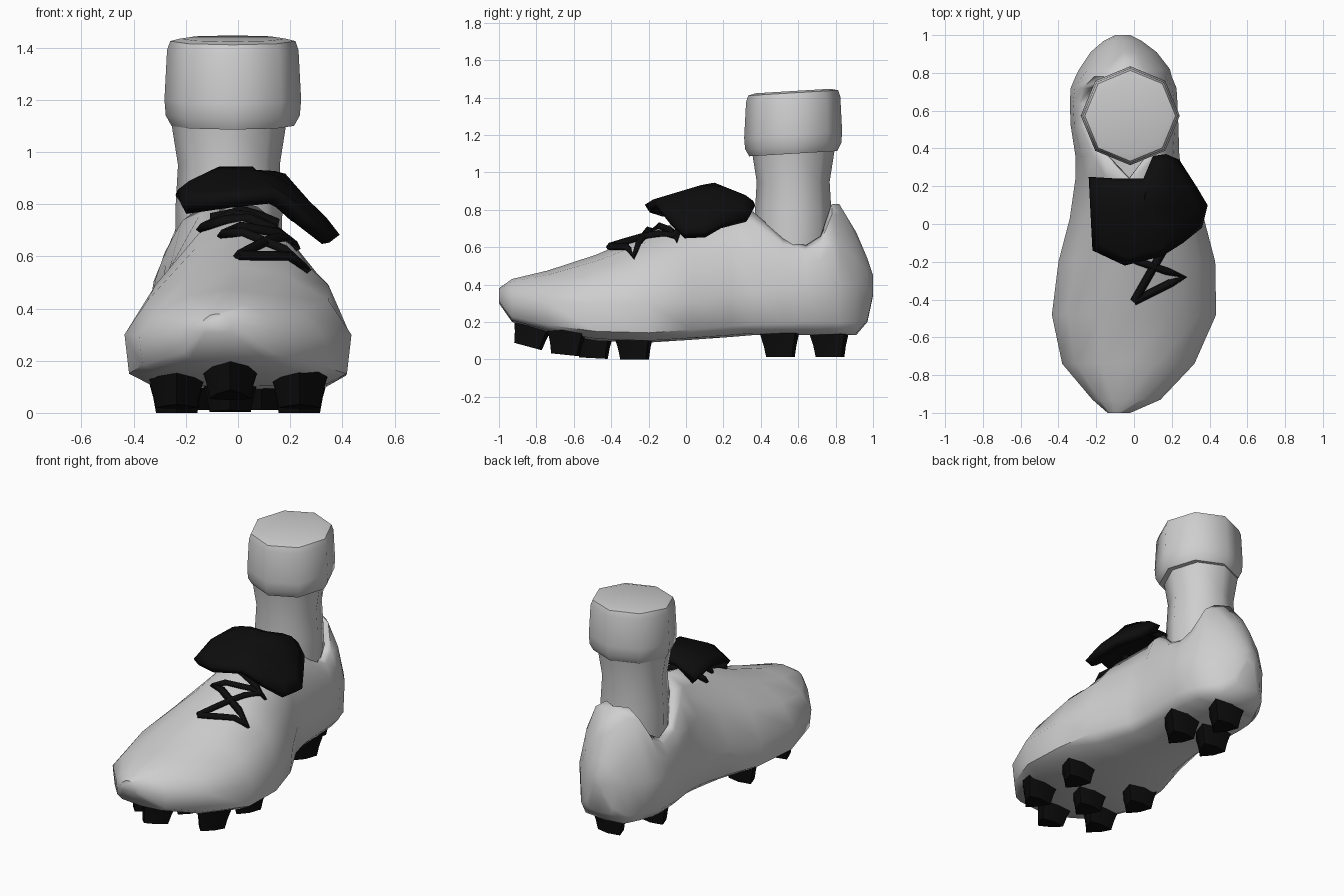
import bpy, bmesh
from math import sin, cos, pi, radians
from mathutils import Vector, Matrix
from mathutils.bvhtree import BVHTree

cube = bpy.data.objects.get("Cube")
if cube:
    bpy.data.objects.remove(cube)


def material(name, colour, roughness):
    mat = bpy.data.materials.new(name)
    mat.use_nodes = True
    mat.diffuse_color = colour
    mat.roughness = roughness
    shader = mat.node_tree.nodes["Principled BSDF"]
    shader.inputs["Base Color"].default_value = colour
    shader.inputs["Roughness"].default_value = roughness
    return mat


white = material("pale_grey", (0.62, 0.62, 0.62, 1), 0.6)
black = material("black", (0.004, 0.004, 0.004, 1), 0.6)


def make_object(name, bm, mat, sharp=50):
    bmesh.ops.recalc_face_normals(bm, faces=bm.faces)
    mesh = bpy.data.meshes.new(name)
    bm.to_mesh(mesh)
    mesh.materials.append(mat)
    for poly in mesh.polygons:
        poly.use_smooth = True
    mesh.set_sharp_from_angle(angle=radians(sharp))
    obj = bpy.data.objects.new(name, mesh)
    bpy.context.collection.objects.link(obj)
    return obj


def loft(rings, closed):
    """Skin a list of point rings and cap both ends."""
    bm = bmesh.new()
    rows = [[bm.verts.new(p) for p in ring] for ring in rings]
    count = len(rows[0])
    for a, b in zip(rows, rows[1:]):
        for i in range(count if closed else count - 1):
            j = (i + 1) % count
            bm.faces.new((a[i], a[j], b[j], b[i]))
    for row in (rows[0], rows[-1]):
        bm.faces.new(row if closed else row[:-1])
    bmesh.ops.remove_doubles(bm, verts=bm.verts, dist=0.0005)
    return bm


def shell(obj, thickness):
    mod = obj.modifiers.new("thickness", "SOLIDIFY")
    mod.thickness = thickness
    mod.offset = -1


# Shoe body: stations of y, centre x, half width, sole z, widest z, top z, rim half width
stations = [
    (-1, -.08, .06, .3, .34, .38, 0),
    (-.93, -.04, .18, .2, .32, .43, 0),
    (-.74, -.03, .35, .145, .3, .475, 0),
    (-.48, 0, .435, .1, .3, .56, 0),
    (-.2, .015, .415, .09, .3, .68, 0),
    (.03, .015, .355, .105, .32, .76, 0),
    (.24, -.025, .285, .12, .35, .82, 0),
    (.36, -.035, .275, .13, .36, .79, .11),
    (.52, -.05, .285, .13, .38, .65, .19),
    (.64, -.055, .285, .13, .4, .61, .2),
    (.72, -.055, .28, .13, .4, .66, .17),
    (.78, -.055, .255, .13, .4, .83, .08),
    (.82, -.05, .24, .13, .4, .83, 0),
    (.91, -.055, .175, .13, .4, .68, 0),
    (.97, -.06, .1, .2, .4, .54, 0),
    (1, -.06, .04, .34, .4, .45, 0),
]


def section(y, cx, w, sole, wide, top, rim):
    half = [(rim + (w - rim) * k, wide + (top - wide) * h)
            for k, h in ((0, 1), (.43, .87), (.8, .5), (1, 0))]
    half += [(.96 * w, sole + .25 * (wide - sole)), (.78 * w, sole + .01)]
    right = [(cx + x, y, z) for x, z in half]
    left = [(cx - x, y, z) for x, z in reversed(half)]
    return right + [(cx, y, sole)] + left


body_mesh = loft([section(*s) for s in stations], closed=False)
surface = BVHTree.FromBMesh(body_mesh)
shell(make_object("shoe_body", body_mesh, white), 0.02)


# Ankle and folded sock cuff: eight-sided rings of z and radius
def tube(name, cx, rings, tilt):
    loops = []
    for z, r in rings:
        ring = []
        for i in range(8):
            a = i * pi / 4
            x, y = r * sin(a), r * cos(a)
            ring.append((cx + x, .573 + y, z + tilt * y))
        loops.append(ring)
    return make_object(name, loft(loops, closed=True), white)


tube("sock_ankle", -.035, [(.45, .2), (.78, .205), (.95, .195), (1.14, .225)], 0)
tube("sock_cuff", -.02, [(1.1, .19), (1.1, .235), (1.14, .257), (1.2, .262),
                         (1.39, .252), (1.425, .24), (1.435, .2)], .06)


# Folded tongue flap: an outline draped over a sloping ridge
def flap_height(x, y):
    slope = .3 * max(0, .14 - y) + .4 * max(0, y - .14)
    side = max(0, x - .15) + .4 * max(0, -.1 - x)
    return .95 - slope - side


outline = [(-.24, .25), (-.08, .24), (.05, .24), (.1, .36), (.17, .37), (.24, .34),
           (.33, .2), (.39, .1), (.36, -.02), (.26, -.1), (.15, -.17),
           (-.05, -.22), (-.22, -.14), (-.23, .05)]
middle = Vector((.06, .08))
bm = bmesh.new()
loops = []
for scale, drop in ((1, .015), (.85, 0), (.45, 0)):
    points = [middle + (Vector(p) - middle) * scale for p in outline]
    loops.append([bm.verts.new((p.x, p.y, flap_height(p.x, p.y) - drop)) for p in points])
hub = bm.verts.new((middle.x, middle.y, flap_height(*middle)))
for i in range(len(outline)):
    j = (i + 1) % len(outline)
    for a, b in zip(loops, loops[1:]):
        bm.faces.new((a[i], a[j], b[j], b[i]))
    bm.faces.new((loops[-1][i], loops[-1][j], hub))
bmesh.ops.recalc_face_normals(bm, faces=bm.faces)
if hub.normal.z < 0 and hub.link_faces[0].normal.z < 0:
    bmesh.ops.reverse_faces(bm, faces=bm.faces)
shell(make_object("tongue_flap", bm, black), 0.05)


# Laces: straight runs draped on the instep
def lace(name, corners):
    curve = bpy.data.curves.new(name, "CURVE")
    curve.dimensions = "3D"
    curve.bevel_depth = 0.022
    curve.bevel_resolution = 0
    curve.use_fill_caps = True
    curve.materials.append(black)
    path = []
    for a, b in zip(corners, corners[1:]):
        for step in range(4):
            x, y = Vector(a).lerp(Vector(b), step / 4)
            path.append((x, y))
    path.append(corners[-1])
    spline = curve.splines.new("POLY")
    spline.points.add(len(path) - 1)
    for point, (x, y) in zip(spline.points, path):
        hit = surface.ray_cast(Vector((x, y, 2)), Vector((0, 0, -1)))[0]
        point.co = (x, y, hit.z + 0.012 if hit else 0.7, 1)
    bpy.context.collection.objects.link(bpy.data.objects.new(name, curve))


lace("lace_zigzag", [(0, -.41), (.26, -.28), (-.06, -.17), (.22, -.05), (-.14, 0), (.15, .1)])
lace("lace_cross", [(0, -.41), (.2, -.06), (-.1, .08)])


# Studs: tapered three-lobed blocks of x, y, foot z, tilt in degrees
def stud(name, x, y, foot, tilt):
    rings = []
    for z, scale in ((0, .72), (.06, .82), (.13, 1)):
        ring = []
        for i in range(6):
            a = i * pi / 3
            r = scale * (.085 if i % 2 else .127)
            ring.append((r * sin(a), -r * cos(a), z))
        rings.append(ring)
    bm = loft(rings, closed=True)
    turn = Matrix.Rotation(radians(tilt), 4, "X")
    bmesh.ops.transform(bm, matrix=Matrix.Translation((x, y, foot)) @ turn, verts=bm.verts)
    make_object(name, bm, black, 30)


stud("toe_stud", -.03, -.83, .065, -15)
stud("centre_stud", -.03, -.48, .006, -3)
stud("heel_back_stud", -.03, .785, .012, 0)
for side, sign in (("left", 1), ("right", -1)):
    stud(side + "_front_stud", sign * .235, -.63, .023, -6)
    stud(side + "_middle_stud", sign * .235, -.26, 0, 0)
    stud(side + "_heel_stud", sign * .12 - .03, .52, .012, 0)
